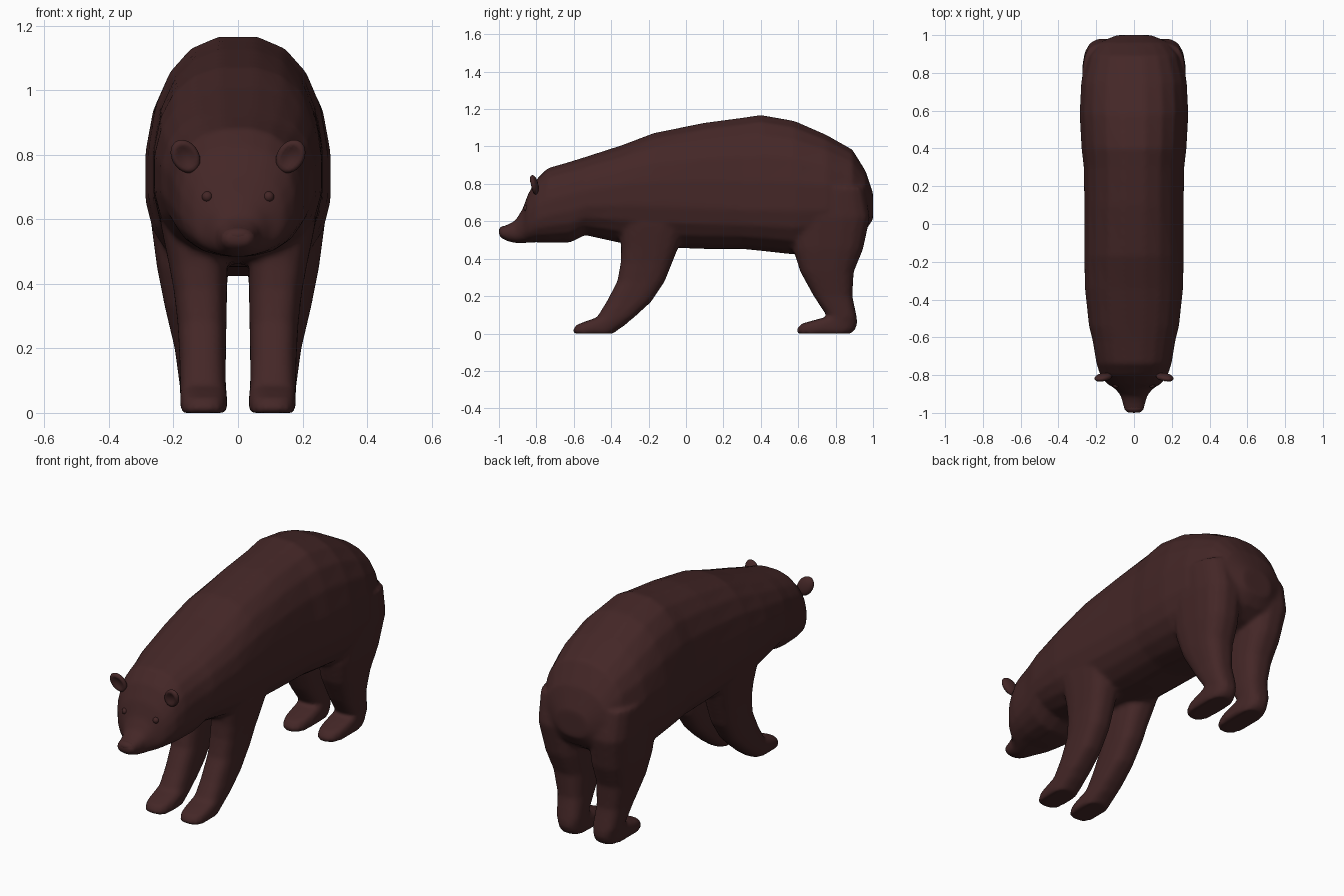
import bpy, bmesh, math
from mathutils import Vector, Matrix

if "Cube" in bpy.data.objects:
    bpy.data.objects.remove(bpy.data.objects["Cube"])

fur = bpy.data.materials.new("dark brown fur")
fur.diffuse_color = (0.058, 0.020, 0.020, 1)
fur.use_nodes = True
fur.node_tree.nodes["Principled BSDF"].inputs["Base Color"].default_value = fur.diffuse_color


def oval(n, power):
    """Unit superellipse points."""
    pts = []
    for i in range(n):
        a = 2 * math.pi * (i + 0.5) / n
        c, s = math.cos(a), math.sin(a)
        pts.append((math.copysign(abs(c) ** (2 / power), c),
                    math.copysign(abs(s) ** (2 / power), s)))
    return pts


def loft(bm, rings):
    """Skin a list of point rings and close both ends."""
    loops = [[bm.verts.new(p) for p in r] for r in rings]
    n = len(loops[0])
    for a, b in zip(loops, loops[1:]):
        for i in range(n):
            bm.faces.new((a[i], a[(i + 1) % n], b[(i + 1) % n], b[i]))
    bm.faces.new(loops[0])
    bm.faces.new(loops[-1][::-1])


def finish(bm, name):
    bmesh.ops.recalc_face_normals(bm, faces=bm.faces)
    for f in bm.faces:
        f.smooth = True
    me = bpy.data.meshes.new(name)
    bm.to_mesh(me)
    bm.free()
    me.materials.append(fur)
    ob = bpy.data.objects.new(name, me)
    bpy.context.collection.objects.link(ob)
    return ob


def trunk_ring(y, lo, hi, w, mid):
    """Upright cross-section, widest at height mid."""
    return [(w * u, y, mid + v * ((hi - mid) if v > 0 else (mid - lo)))
            for u, v in oval(20, 2.4)]


def leg_ring(side, z, y0, y1, x0, x1):
    """Level cross-section of a leg."""
    return [(side * ((x0 + x1) / 2 + u * (x1 - x0) / 2),
             (y0 + y1) / 2 + v * (y1 - y0) / 2, z) for u, v in oval(16, 2.8)]


# Head and trunk: y, bottom, top, half width, height of widest point
TRUNK = [
    (-1.0, .522, .558, .035, .54), (-.985, .508, .572, .052, .54),
    (-.95, .492, .583, .060, .54), (-.91, .483, .607, .070, .54),
    (-.872, .483, .670, .100, .56), (-.845, .485, .745, .145, .60),
    (-.80, .487, .825, .180, .64), (-.74, .483, .885, .200, .67),
    (-.62, .485, .92, .220, .70), (-.54, .525, .945, .240, .72),
    (-.34, .48, 1.01, .262, .74), (-.17, .46, 1.075, .265, .74),
    (.10, .45, 1.13, .265, .73), (.30, .45, 1.157, .268, .72),
    (.40, .44, 1.172, .280, .72), (.58, .42, 1.14, .290, .72),
    (.75, .45, 1.065, .282, .72), (.89, .50, .985, .245, .71),
    (.96, .55, .87, .190, .70), (1.0, .61, .75, .09, .68)]

# Legs: height, front y, back y, inner x, outer x
FRONT_LEG = [
    (.75, -.36, .0, .05, .245), (.58, -.36, .0, .04, .24),
    (.46, -.348, -.04, .033, .215), (.38, -.35, -.072, .033, .200),
    (.28, -.368, -.112, .035, .188), (.17, -.425, -.185, .037, .182),
    (.085, -.478, -.278, .037, .18), (.068, -.53, -.30, .035, .18),
    (.045, -.59, -.325, .033, .18), (.015, -.607, -.37, .033, .18),
    (0, -.60, -.385, .037, .175)]
HIND_LEG = [
    (.78, .56, .955, .05, .275), (.62, .56, .985, .035, .275),
    (.45, .572, .948, .03, .252), (.33, .61, .898, .035, .228),
    (.20, .682, .89, .042, .197), (.09, .755, .913, .04, .182),
    (.073, .69, .915, .037, .18), (.052, .615, .917, .035, .18),
    (.02, .587, .905, .033, .18), (0, .595, .885, .037, .175)]

bm = bmesh.new()
loft(bm, [trunk_ring(*r) for r in TRUNK])
for side in (-1, 1):
    for leg in (FRONT_LEG, HIND_LEG):
        loft(bm, [leg_ring(side, *r) for r in leg])
body = finish(bm, "body_head_and_legs")

# Fuse the overlapping volumes and soften their joins
fuse = body.modifiers.new("fuse", 'REMESH')
fuse.mode = 'VOXEL'
fuse.voxel_size = 0.012
fuse.use_smooth_shade = True
soft = body.modifiers.new("soften", 'SMOOTH')
soft.factor = 0.5
soft.iterations = 6

for side, label in ((-1, "right"), (1, "left")):
    # Ear: flattened ball with a cupped front
    bm = bmesh.new()
    bmesh.ops.create_uvsphere(bm, u_segments=20, v_segments=14, radius=1)
    for v in bm.verts:
        r2 = v.co.x ** 2 + v.co.z ** 2
        if v.co.y < 0 and r2 < 0.6:
            v.co.y += 1.5 * (0.6 - r2)
    bm.transform(Matrix.Translation((side * .163, -.812, .795))
                 @ Matrix.Rotation(side * math.radians(32), 4, 'Y')
                 @ Matrix.Rotation(math.radians(12), 4, 'X')
                 @ Matrix.Diagonal((.042, .022, .056, 1)))
    finish(bm, label + "_ear")

    # Eye
    bm = bmesh.new()
    bmesh.ops.create_uvsphere(bm, u_segments=14, v_segments=10, radius=.017)
    bm.transform(Matrix.Translation((side * .095, -.852, .67)))
    finish(bm, label + "_eye")

# Nose
bm = bmesh.new()
bmesh.ops.create_uvsphere(bm, u_segments=16, v_segments=10, radius=1)
bm.transform(Matrix.Translation((0, -.972, .55)) @ Matrix.Diagonal((.05, .028, .025, 1)))
finish(bm, "nose")
